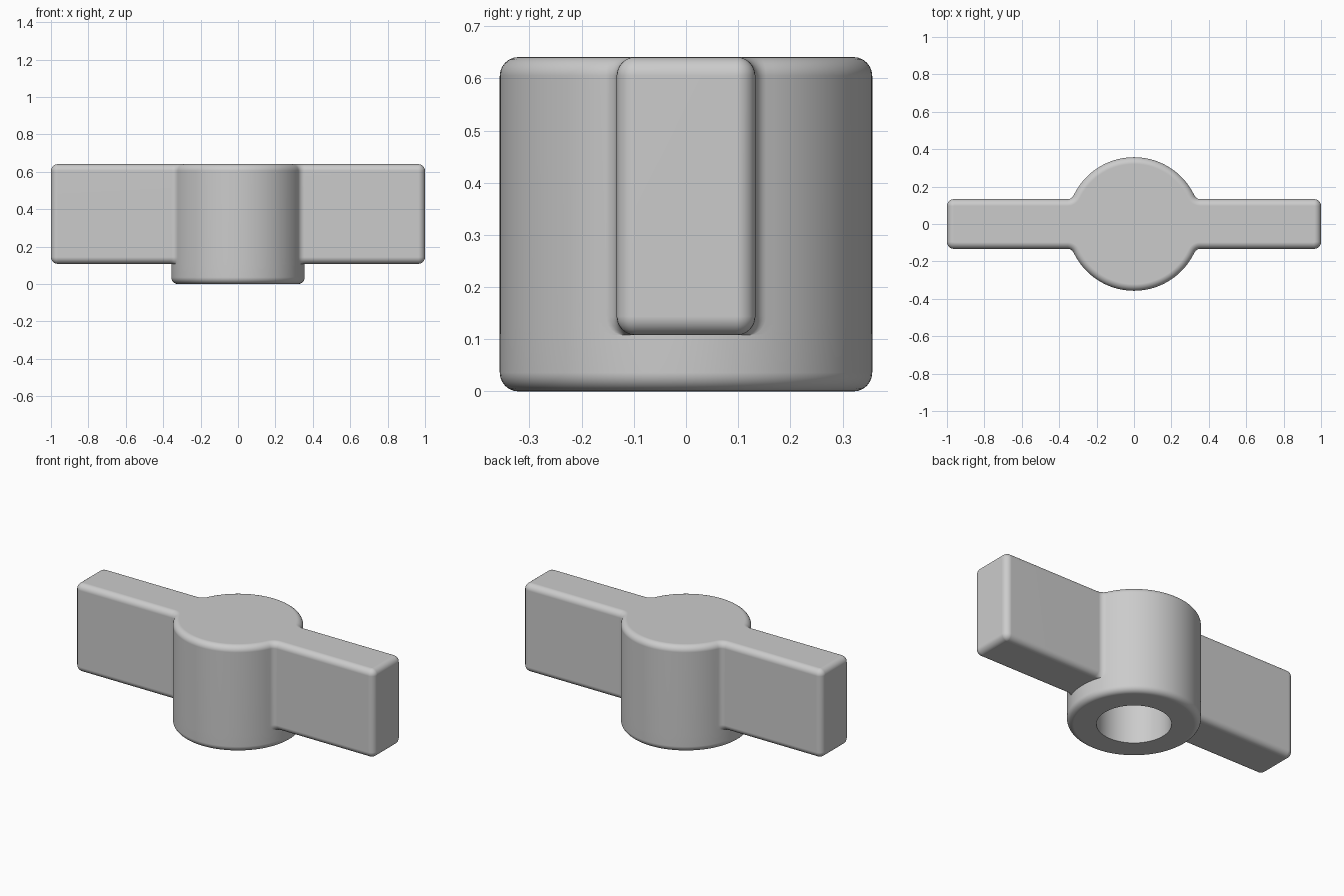
import bpy, bmesh
from math import sin, cos, pi, sqrt, atan2

if "Cube" in bpy.data.objects:
    bpy.data.objects.remove(bpy.data.objects["Cube"])

# Main dimensions
LENGTH, HALF_WIDTH = 1.0, 0.133      # wings
HUB, HOLE, HOLE_TOP = 0.357, 0.2, 0.43
HEIGHT, WING_BASE = 0.641, 0.108
ROUND, CORNER, FILLET = 0.036, 0.037, 0.036
K, ARC, STEPS = 7, 24, 6             # points per corner, per hub quarter, per rounded edge


def arc(cx, cy, r, a0, a1, n):
    return [(cx + r * cos(a0 + (a1 - a0) * i / (n - 1)),
             cy + r * sin(a0 + (a1 - a0) * i / (n - 1))) for i in range(n)]


def outline(wing_in, hub_in):
    """Plan outline, with wings and hub drawn inward by the given amounts."""
    r, f = HUB - hub_in, FILLET + hub_in
    fy = HALF_WIDTH - wing_in + f
    fx = sqrt((r + f) ** 2 - fy ** 2)
    phi = atan2(fy, fx)
    quarter = arc(LENGTH - CORNER, HALF_WIDTH - CORNER, CORNER - wing_in, 0, pi / 2, K)
    quarter += arc(fx, fy, f, 1.5 * pi, pi + phi, K)
    quarter += arc(0, 0, r, phi, pi / 2, ARC)[1:]
    half = quarter + [(-x, y) for x, y in reversed(quarter[:-1])]
    return half + [(-x, -y) for x, y in half], phi


bm = bmesh.new()


def ring(points, z):
    return [bm.verts.new((x, y, z)) for x, y in points]


def loft(upper, lower):
    n = len(upper)
    for i in range(n):
        j = (i + 1) % n
        bm.faces.new((lower[i], lower[j], upper[j], upper[i]))


# Rounded top and walls of wings and hub
angles = [pi / 2 * i / STEPS for i in range(STEPS + 1)]
rings = []
for a in reversed(angles):
    d = ROUND * (1 - cos(a))
    rings.append(ring(outline(d, d)[0], HEIGHT - ROUND * (1 - sin(a))))
# Rounded lower edge of the wings, hub wall kept straight
for a in angles:
    points, phi = outline(ROUND * (1 - cos(a)), 0)
    rings.append(ring(points, WING_BASE + ROUND * (1 - sin(a))))
bm.faces.new(rings[0])
for upper, lower in zip(rings, rings[1:]):
    loft(upper, lower)

# Wing undersides, meeting the hub along an arc
base = rings[-1]
half = len(base) // 2
circle = []
for start in (0, half):
    turn = pi if start else 0
    seam = ring(arc(0, 0, HUB, turn - phi, turn + phi, 14)[1:-1], WING_BASE)
    wing = [base[(start + i) % len(base)] for i in range(-2 * K, 2 * K)]
    bm.faces.new(wing + seam[::-1])
    circle += seam + [base[i] for i in range(start + 2 * K - 1, start + half - 2 * K + 1)]

# Lower hub with rounded rim, then the blind hole
plan = [(v.co.x / HUB, v.co.y / HUB) for v in circle]
profile = [(HUB - ROUND * (1 - cos(a)), ROUND * (1 - sin(a))) for a in angles]
profile += [(HOLE, 0), (HOLE, HOLE_TOP)]
for radius, z in profile:
    lower = ring([(x * radius, y * radius) for x, y in plan], z)
    loft(circle, lower)
    circle = lower
bm.faces.new(circle)
bmesh.ops.recalc_face_normals(bm, faces=bm.faces[:])

mesh = bpy.data.meshes.new("wing_knob")
bm.to_mesh(mesh)
bm.free()
knob = bpy.data.objects.new("wing_knob", mesh)
bpy.context.collection.objects.link(knob)

# Plain grey material
grey = bpy.data.materials.new("light grey")
grey.use_nodes = True
colour = (0.6, 0.6, 0.6, 1)
grey.diffuse_color = colour
grey.node_tree.nodes["Principled BSDF"].inputs["Base Color"].default_value = colour
mesh.materials.append(grey)

# Smooth shading with flat faces kept flat
bpy.ops.object.select_all(action='DESELECT')
knob.select_set(True)
bpy.context.view_layer.objects.active = knob
bpy.ops.object.shade_smooth_by_angle(angle=pi / 6)
weighted = knob.modifiers.new("flat_faces", 'WEIGHTED_NORMAL')
weighted.keep_sharp = True
